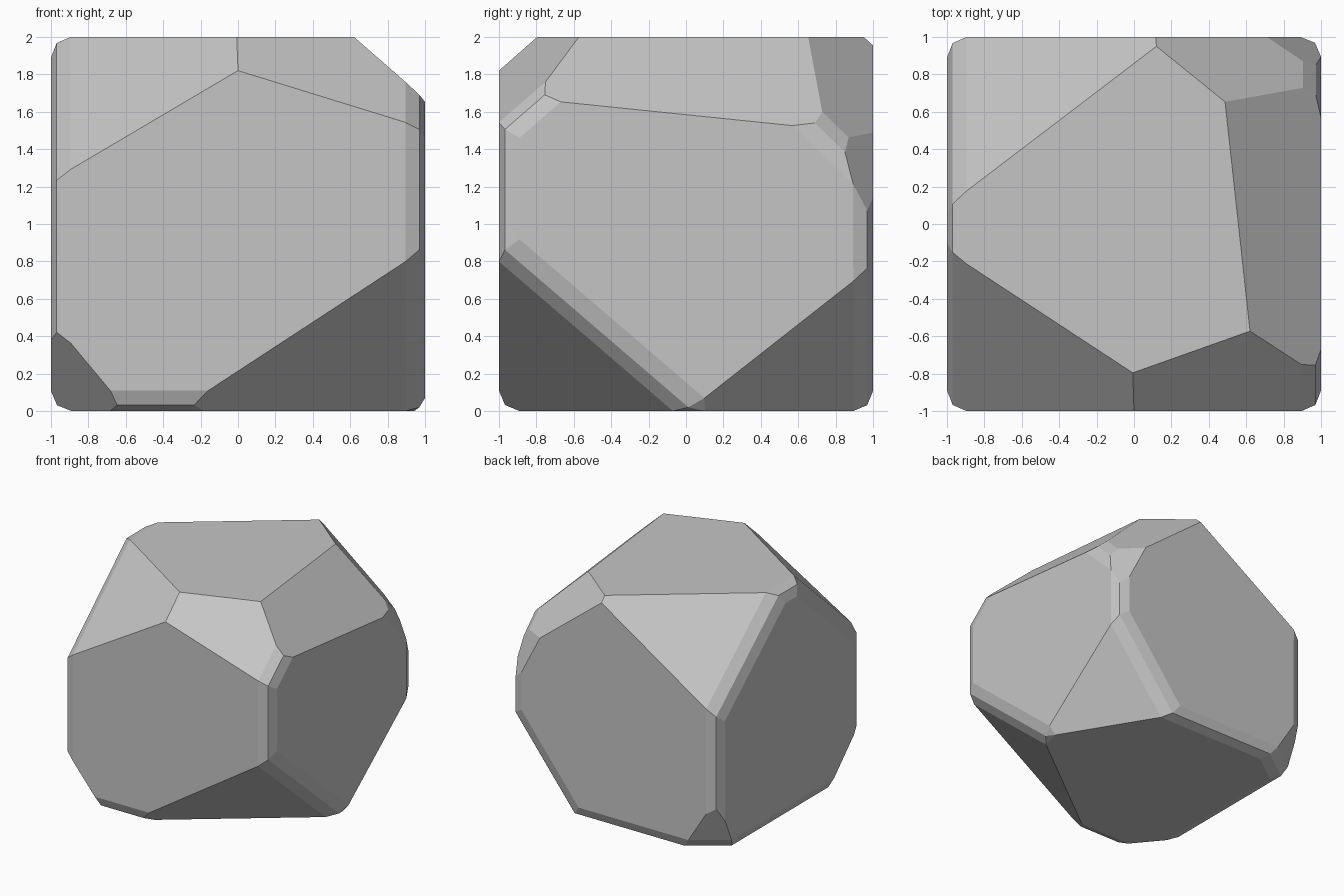
import bpy
import bmesh
import math
from mathutils import Vector

cube = bpy.data.objects.get("Cube")
if cube:
    bpy.data.objects.remove(cube, do_unlink=True)

# Stone grey
grey = bpy.data.materials.new("stone_grey")
grey.use_nodes = True
colour = (0.56, 0.56, 0.56, 1.0)
grey.diffuse_color = colour
bsdf = grey.node_tree.nodes["Principled BSDF"]
bsdf.inputs["Base Color"].default_value = colour
bsdf.inputs["Roughness"].default_value = 0.9

# Each chip is a plane: a point on it and its outward normal
CHIPS = [
    ((0, -1, 1.82), (-0.59, -0.90, 1)),       # upper front, -x side
    ((0, -1, 1.82), (0.309, -0.87, 1)),       # upper front, +x side
    ((0.62, -0.57, 2), (0.94, 0.1025, 1)),    # upper +x side
    ((0.12, 0.95, 2), (-0.65, 0.853, 1)),     # upper back, -x side
    ((0.12, 0.95, 2), (0.784, 0.968, 1)),     # upper back, +x side
    ((0.71, 1, 1.49), (1.94, 2.68, 1)),       # back corner, +x side
    ((1, 0.01, 0), (0.654, -0.859, -1)),      # lower front, +x side
    ((1, 0.01, 0), (1.28, -0.0 + 0.785, -1)), # lower back, +x side
    ((-1, -1, 0.49), (-1.2, -1.0, -1)),       # lower front, -x side
    ((-1, 1, 0.55), (-1.6, 2.2, -1)),         # lower back, -x side
]


def chip(bm, point, normal):
    """Slice off everything beyond a plane and cap the opening."""
    bmesh.ops.bisect_plane(
        bm, geom=bm.verts[:] + bm.edges[:] + bm.faces[:], dist=0.003,
        plane_co=Vector(point), plane_no=Vector(normal).normalized(),
        clear_outer=True)
    rim = [e for e in bm.edges if e.is_boundary]
    bmesh.ops.holes_fill(bm, edges=rim, sides=0)


# Block chipped into a boulder
bm = bmesh.new()
bmesh.ops.create_cube(bm, size=2)
bmesh.ops.translate(bm, verts=bm.verts[:], vec=(0, 0, 1))
for point, normal in CHIPS:
    chip(bm, point, normal)
bmesh.ops.remove_doubles(bm, verts=bm.verts[:], dist=0.004)
bmesh.ops.recalc_face_normals(bm, faces=bm.faces[:])

mesh = bpy.data.meshes.new("boulder")
bm.to_mesh(mesh)
bm.free()
mesh.materials.append(grey)
boulder = bpy.data.objects.new("boulder", mesh)
bpy.context.collection.objects.link(boulder)

# Worn edges: only the sharpest ones are rounded
bevel = boulder.modifiers.new("worn_edges", "BEVEL")
bevel.width = 0.11
bevel.segments = 2
bevel.limit_method = "ANGLE"
bevel.angle_limit = math.radians(58.5)
bevel.use_clamp_overlap = False
